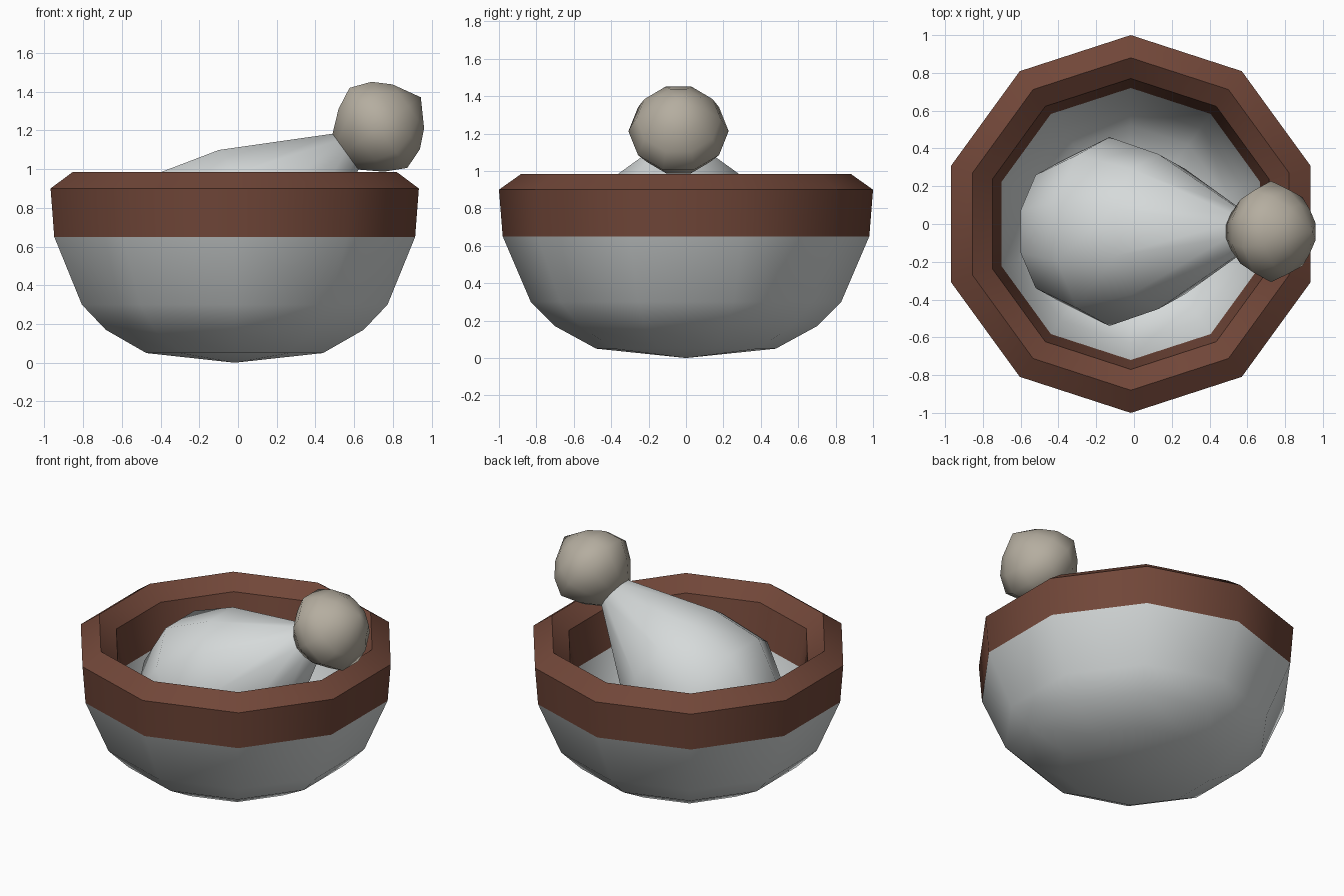
import bpy, bmesh, math
from mathutils import Matrix, Vector

if "Cube" in bpy.data.objects:
    bpy.data.objects.remove(bpy.data.objects["Cube"])

SIDES = 10


def material(name, rgb):
    m = bpy.data.materials.new(name)
    m.diffuse_color = (*rgb, 1)
    m.use_nodes = True
    m.node_tree.nodes["Principled BSDF"].inputs["Base Color"].default_value = m.diffuse_color
    return m


stone = material("pale stone", (0.67, 0.70, 0.70))
brown = material("brown rim", (0.165, 0.062, 0.040))
knob_col = material("warm grey knob", (0.46, 0.42, 0.35))


def lathe(name, profile, mat, matrix, angle=180, closed=False):
    """Revolve (radius, height) points; radius 0 becomes a pole. Vertices lie on +-y."""
    bm = bmesh.new()
    rings = []
    for r, z in profile:
        if r == 0:
            rings.append([bm.verts.new((0, 0, z))] * SIDES)
        else:
            rings.append([bm.verts.new((r * math.sin(2 * math.pi * i / SIDES),
                                        r * math.cos(2 * math.pi * i / SIDES), z))
                          for i in range(SIDES)])
    pairs = list(zip(rings, rings[1:]))
    if closed:
        pairs.append((rings[-1], rings[0]))
    for a, b in pairs:
        for i in range(SIDES):
            j = (i + 1) % SIDES
            bm.faces.new(list(dict.fromkeys((a[i], a[j], b[j], b[i]))))
    bmesh.ops.recalc_face_normals(bm, faces=bm.faces)
    me = bpy.data.meshes.new(name)
    bm.to_mesh(me)
    bm.free()
    me.materials.append(mat)
    ob = bpy.data.objects.new(name, me)
    bpy.context.collection.objects.link(ob)
    ob.matrix_world = matrix
    bpy.ops.object.select_all(action='DESELECT')
    ob.select_set(True)
    bpy.context.view_layer.objects.active = ob
    bpy.ops.object.shade_smooth_by_angle(angle=math.radians(angle))
    return ob


bowl_place = Matrix.Translation((-0.017, 0, 0))

# bowl: outer shell up to the rim, then inner hollow (joined under the rim)
lathe("bowl", [(0, 0), (0.48, 0.05), (0.70, 0.17), (0.83, 0.30), (0.98, 0.65),
               (0.72, 0.65), (0.63, 0.36), (0.52, 0.23), (0.36, 0.14), (0, 0.10)],
      stone, bowl_place, 60)

# brown peaked rim
lathe("rim", [(0.98, 0.65), (1.0, 0.90), (0.88, 0.985), (0.77, 0.90), (0.72, 0.65)],
      brown, bowl_place, 40, closed=True)

# pestle axis starts at the neck, leaning up to the right
axis = Vector((0.81, 0, 0.585)).normalized()
side = Vector((0, 1, 0))
across = side.cross(axis)
rot = Matrix((across, side, axis)).transposed().to_4x4()
pestle_place = Matrix.Translation((0.555, -0.04, 1.09)) @ rot

# pestle head tapering to the neck
lathe("pestle_body", [(0, -1.33), (0.20, -1.29), (0.37, -1.17), (0.50, -0.846),
                      (0.41, -0.525), (0.12, 0.0), (0, 0.02)],
      stone, pestle_place, 60)

# knob on the handle end
lathe("pestle_knob", [(0, 0.0), (0.12, 0.0), (0.21, 0.10), (0.268, 0.21),
                      (0.225, 0.32), (0.147, 0.40), (0, 0.48)],
      knob_col, pestle_place, 60)
